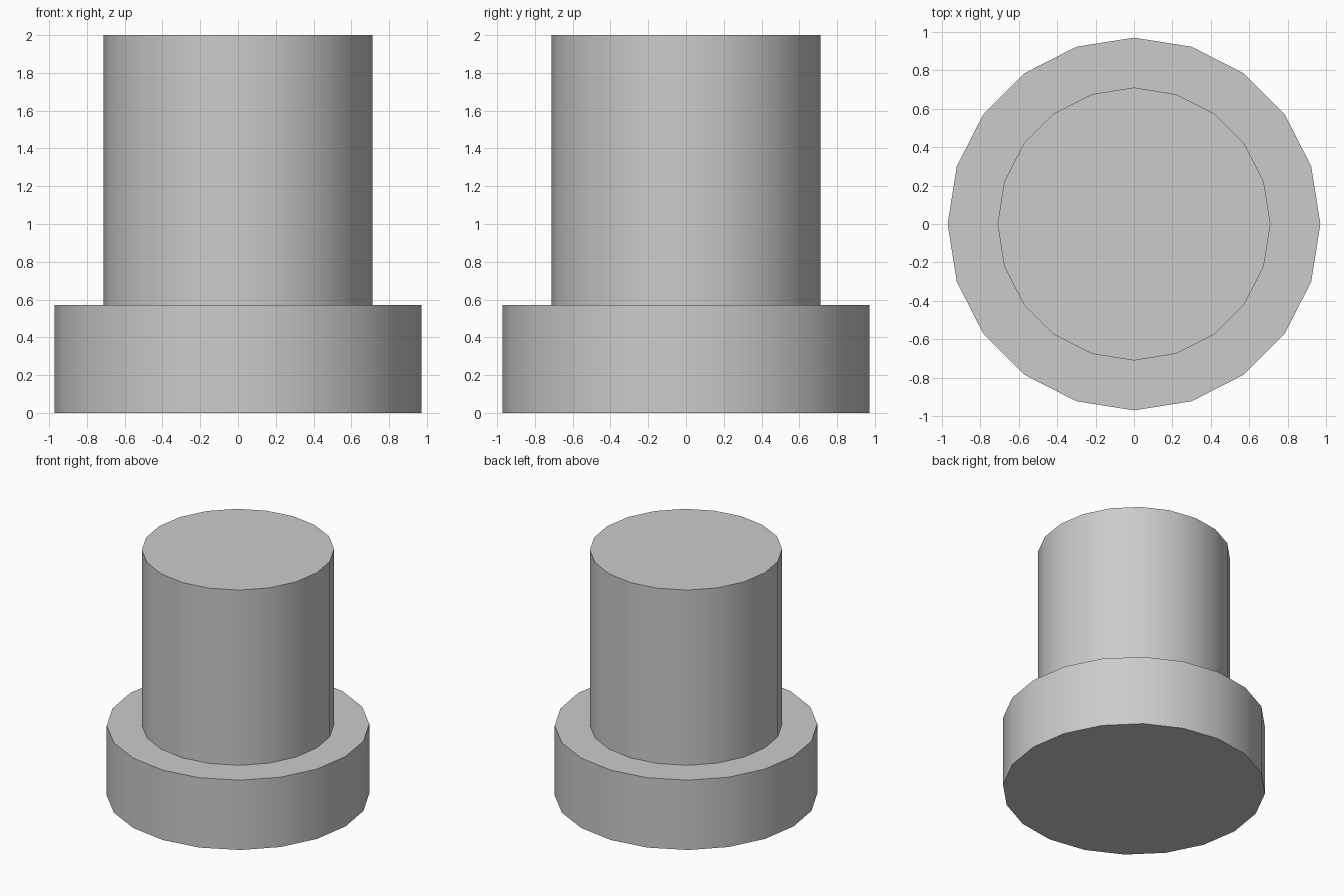
import bpy, bmesh, math

if "Cube" in bpy.data.objects:
    bpy.data.objects.remove(bpy.data.objects["Cube"])

SIDES = 20
BASE_R, SHAFT_R = 0.971, 0.711
STEP_Z, TOP_Z = 0.57, 2.0

# Outline of the solid: wide flange below, narrower shaft above
profile = [(BASE_R, 0), (BASE_R, STEP_Z), (SHAFT_R, STEP_Z), (SHAFT_R, TOP_Z)]

bm = bmesh.new()


def ring(radius, z):
    return [bm.verts.new((radius * math.cos(math.tau * i / SIDES),
                          radius * math.sin(math.tau * i / SIDES), z))
            for i in range(SIDES)]


# Walls and ledge between successive rings
rings = [ring(r, z) for r, z in profile]
for low, high in zip(rings, rings[1:]):
    for i in range(SIDES):
        j = (i + 1) % SIDES
        bm.faces.new((low[i], low[j], high[j], high[i]))

# Bottom and top caps
bm.faces.new(rings[0][::-1])
bm.faces.new(rings[-1])

mesh = bpy.data.meshes.new("stepped_pin")
bm.to_mesh(mesh)
bm.free()
pin = bpy.data.objects.new("stepped_pin", mesh)
bpy.context.collection.objects.link(pin)

# Round walls smooth, rims sharp
bpy.context.view_layer.objects.active = pin
pin.select_set(True)
bpy.ops.object.shade_smooth_by_angle(angle=math.radians(30))
